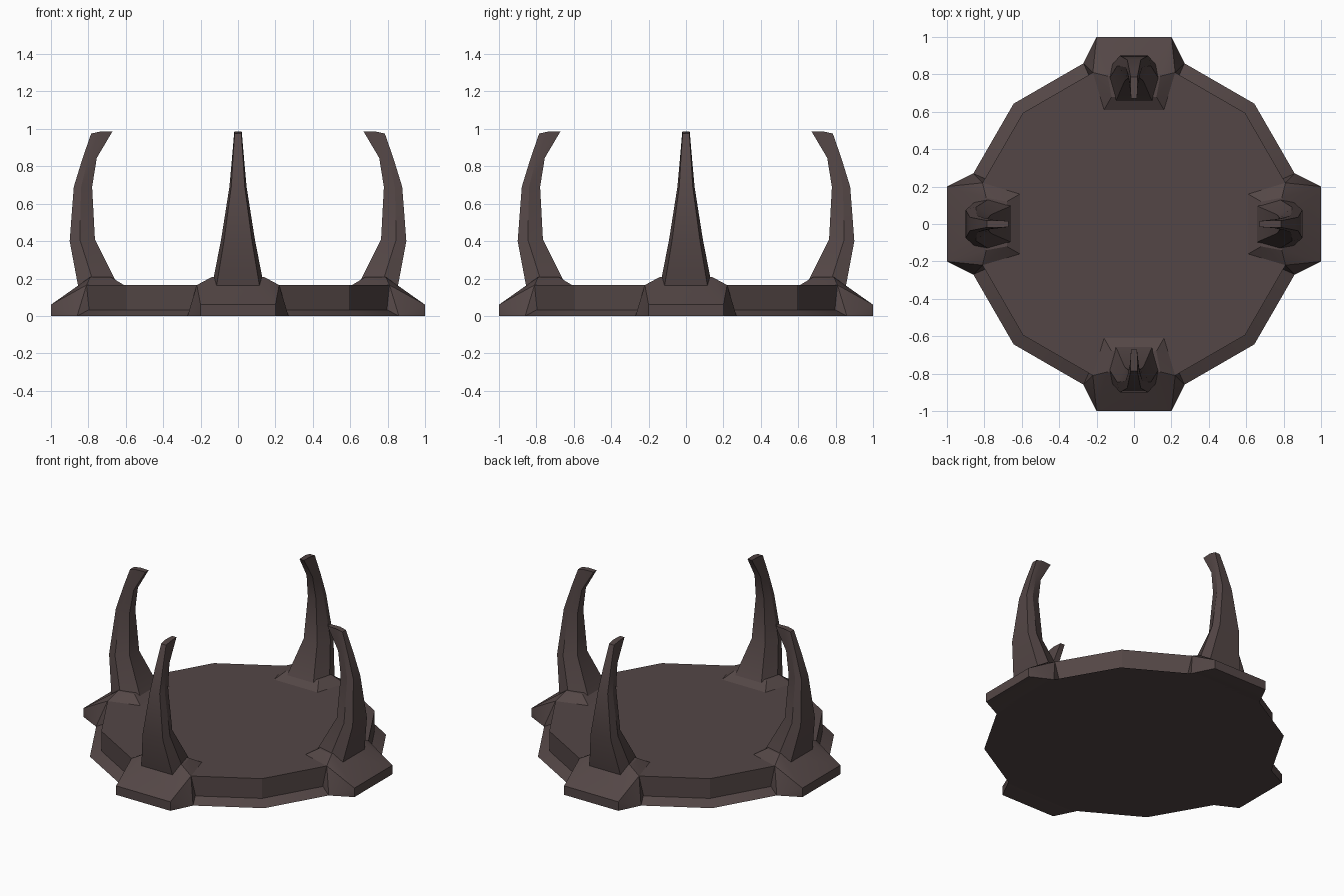
import bpy, bmesh, math
from mathutils import Matrix

cube = bpy.data.objects.get("Cube")
if cube:
    bpy.data.objects.remove(cube, do_unlink=True)

# One dark brown stone colour
stone = bpy.data.materials.new("dark_brown_stone")
stone.use_nodes = True
colour = (0.088, 0.062, 0.061, 1)
stone.diffuse_color = colour
bsdf = stone.node_tree.nodes["Principled BSDF"]
bsdf.inputs["Base Color"].default_value = colour
bsdf.inputs["Roughness"].default_value = 0.9


def finish(name, bm, turn=0.0):
    """Turn a part about the centre and make it an object."""
    bm.transform(Matrix.Rotation(turn, 4, "Z"))
    bmesh.ops.recalc_face_normals(bm, faces=bm.faces)
    mesh = bpy.data.meshes.new(name)
    bm.to_mesh(mesh)
    bm.free()
    mesh.materials.append(stone)
    obj = bpy.data.objects.new(name, mesh)
    bpy.context.collection.objects.link(obj)
    bpy.ops.object.select_all(action="DESELECT")
    obj.select_set(True)
    bpy.context.view_layer.objects.active = obj
    bpy.ops.object.shade_smooth_by_angle(angle=math.radians(25))


def loft(rings):
    """Skin a stack of closed rings and cap both ends."""
    bm = bmesh.new()
    rows = [[bm.verts.new(p) for p in ring] for ring in rings]
    n = len(rows[0])
    for a, b in zip(rows, rows[1:]):
        for i in range(n):
            j = (i + 1) % n
            bm.faces.new((a[i], a[j], b[j], b[i]))
    bm.faces.new(rows[0][::-1])
    bm.faces.new(rows[-1])
    return bm


# Twelve-sided platform with a sloping ledge at the bottom
def dodecagon(radius, z):
    angles = [math.radians(15 + 30 * i) for i in range(12)]
    return [(radius * math.cos(a), radius * math.sin(a), z) for a in angles]


finish("platform", loft([dodecagon(0.91, 0), dodecagon(0.84, 0.033),
                         dodecagon(0.84, 0.165)]))

# Foot: half width, distance from centre, height (built on the back side)
FOOT = [(0.2, 1, 0), (0.2, 1, 0.06), (0.27, 0.86, 0), (0.22, 0.81, 0.165),
        (0.14, 0.79, 0.208), (0.12, 0.68, 0.208), (0.16, 0.61, 0.165),
        (0.16, 0.61, 0.05)]


def foot(name, turn):
    bm = bmesh.new()
    for w, d, z in FOOT:
        for side in (-1, 1):
            bm.verts.new((side * w, d, z))
    hull = bmesh.ops.convex_hull(bm, input=bm.verts)
    loose = [v for v in bm.verts if not v.link_faces]
    bmesh.ops.delete(bm, geom=loose, context="VERTS")
    bmesh.ops.dissolve_limit(bm, angle_limit=0.02, verts=bm.verts, edges=bm.edges)
    finish(name, bm, turn)


# Horn: outer distance, outer z, inner distance, inner z, outer, middle, inner half width
HORN = [(0.855, 0.16, 0.65, 0.18, 0.115, 0.135, 0.1),
        (0.9, 0.4, 0.765, 0.41, 0.075, 0.09, 0.05),
        (0.878, 0.69, 0.78, 0.69, 0.036, 0.046, 0.03),
        (0.832, 0.84, 0.755, 0.845, 0.027, 0.032, 0.022),
        (0.785, 0.975, 0.672, 0.985, 0.018, 0.02, 0.016)]


def horn(name, turn):
    rings = []
    for do, zo, di, zi, wo, wm, wi in HORN:
        dm, zm = do * 0.6 + di * 0.4, max(zo, zi)
        rings.append([(-wo, do, zo), (-wm, dm, zm), (-wi, di, zi),
                      (wi, di, zi), (wm, dm, zm), (wo, do, zo)])
    finish(name, loft(rings), turn)


# Four feet and horns around the platform
for i, side in enumerate(("back", "right", "front", "left")):
    foot(side + "_foot", i * math.pi / 2)
    horn(side + "_horn", i * math.pi / 2)
